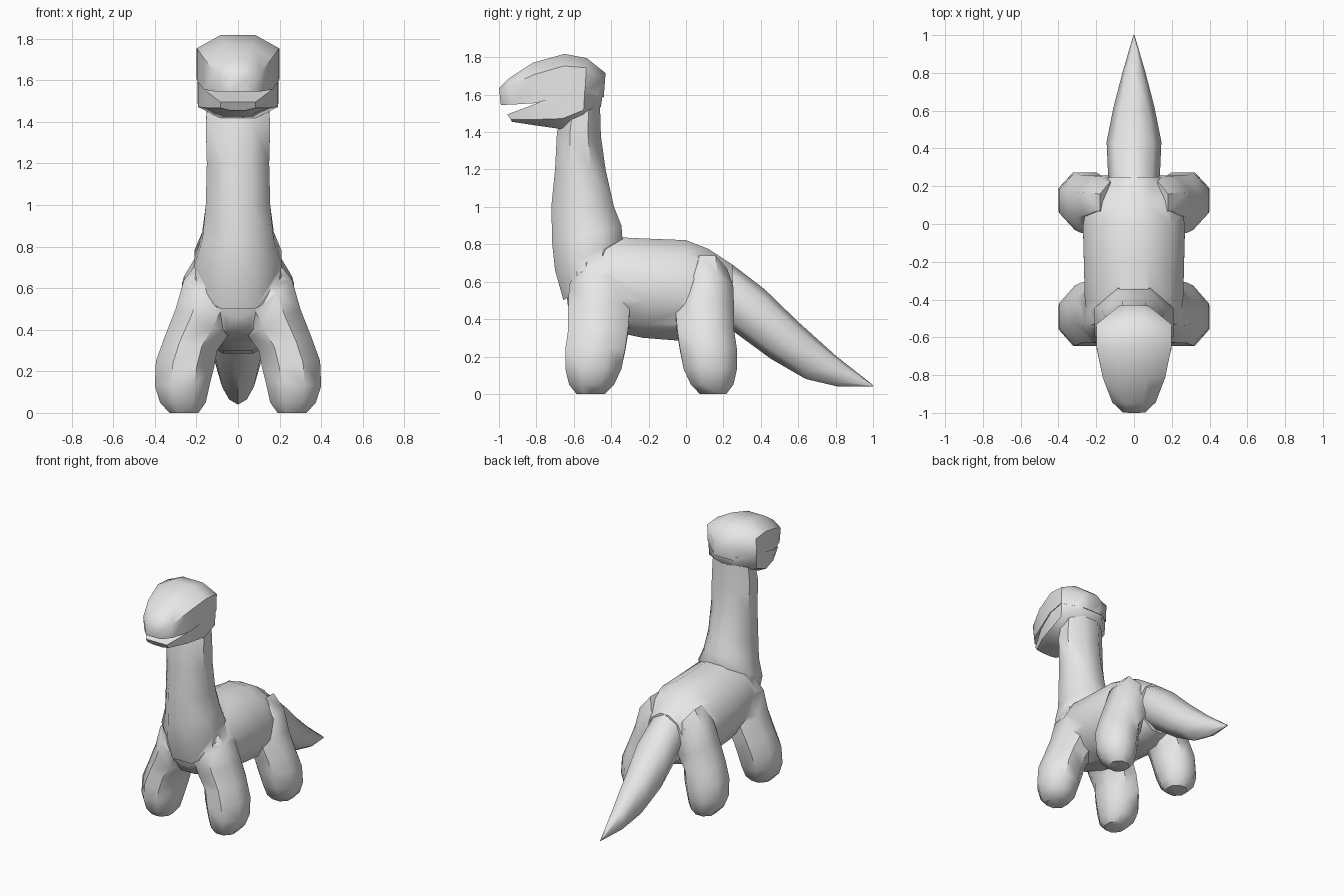
import bpy, bmesh, math
from mathutils import Vector

if "Cube" in bpy.data.objects:
    bpy.data.objects.remove(bpy.data.objects["Cube"])

grey = bpy.data.materials.new("light_grey")
grey.diffuse_color = (0.8, 0.8, 0.8, 1)
grey.use_nodes = True
grey.node_tree.nodes["Principled BSDF"].inputs["Base Color"].default_value = grey.diffuse_color


def loft(name, rings, sides=8, offset=True, flat=0):
    """Skin rings given as (end point, opposite end point, half-width vector).
    flat=-1 / +1 squares off the lower / upper half of each ring."""
    bm = bmesh.new()
    grow = 1 / math.cos(math.pi / sides) if offset else 1
    loops = []
    for p, q, w in rings:
        p, q, w = Vector(p), Vector(q), Vector(w)
        mid, half = (p + q) / 2, (p - q) / 2
        loop = []
        for i in range(sides):
            a = 2 * math.pi * (i + (0.5 if offset else 0)) / sides
            u, v = math.cos(a) * grow, math.sin(a) * grow
            if flat * v > 0:
                v = flat
                # keep the squared-off verts distinct along the flat edge
            loop.append(bm.verts.new(mid + w * u + half * v))
        loops.append(loop)
    for a, b in zip(loops, loops[1:]):
        for i in range(sides):
            j = (i + 1) % sides
            bm.faces.new((a[i], a[j], b[j], b[i]))
    bm.faces.new(loops[0])
    bm.faces.new(loops[-1])
    bmesh.ops.recalc_face_normals(bm, faces=bm.faces)
    me = bpy.data.meshes.new(name)
    bm.to_mesh(me)
    bm.free()
    me.materials.append(grey)
    ob = bpy.data.objects.new(name, me)
    bpy.context.collection.objects.link(ob)
    return ob


def spine(name, rows, **kw):
    """Loft along the centre plane from rows of (y1, z1, y2, z2, half width)."""
    return loft(name, [((0, a, b), (0, c, d), (w, 0, 0)) for a, b, c, d, w in rows], **kw)


def select(ob):
    bpy.ops.object.select_all(action='DESELECT')
    ob.select_set(True)
    bpy.context.view_layer.objects.active = ob


def union(base, parts):
    select(base)
    for part in parts:
        m = base.modifiers.new("join", 'BOOLEAN')
        m.operation, m.solver, m.object = 'UNION', 'EXACT', part
        bpy.ops.object.modifier_apply(modifier=m.name)
        bpy.data.objects.remove(part)


# torso: top line, belly line, half width
body = spine("body", [
    (-.66, .70, -.63, .46, .10), (-.58, .83, -.58, .39, .20),
    (-.42, .84, -.42, .34, .26), (-.20, .83, -.23, .30, .265),
    (.00, .822, -.04, .285, .27), (.12, .775, .12, .29, .25),
    (.25, .69, .24, .33, .145)], sides=12)

# neck: front line, back line, half width
neck = spine("neck", [
    (-.655, .50, -.36, .70, .19), (-.70, .66, -.34, .83, .21),
    (-.715, .80, -.345, .90, .172), (-.72, 1.0, -.385, 1.0, .155),
    (-.70, 1.2, -.43, 1.2, .15), (-.69, 1.4, -.455, 1.38, .155),
    (-.67, 1.47, -.46, 1.55, .145)])

# tail with a ridge along each side
tail = spine("tail", [
    (.14, .74, .14, .40, .12), (.25, .69, .26, .33, .137),
    (.42, .56, .45, .19, .145), (.60, .385, .64, .08, .108),
    (.80, .205, .81, .04, .06), (1.0, .047, 1.0, .04, .003)], offset=False)

# legs: outer x, outer z, inner x, inner z, centre y, half depth
leg_rows = [
    (.33, 0, .19, 0, -.51, .075), (.375, .05, .155, .05, -.505, .12),
    (.40, .13, .135, .14, -.495, .15), (.395, .25, .115, .22, -.485, .16),
    (.355, .36, .10, .30, -.47, .16), (.30, .50, .05, .37, -.465, .165),
    (.26, .64, .01, .43, -.475, .15), (.18, .74, .01, .50, -.48, .11)]
legs = []
for side in (-1, 1):
    for end in ("front", "rear"):
        rings = []
        for xo, zo, xi, zi, y, d in leg_rows:
            if end == "rear":
                y, d = -.365 - y, d * .95
            rings.append(((side * xo, y, zo), (side * xi, y, zi), (0, d, 0)))
        legs.append(loft(end + "_leg", rings))

union(body, [neck, tail] + legs)

# upper head with a flat mouth roof
head = spine("head", [
    (-1.0, 1.635, -.99, 1.545, .06), (-.95, 1.685, -.93, 1.547, .115),
    (-.82, 1.77, -.80, 1.555, .165), (-.65, 1.818, -.66, 1.598, .198),
    (-.53, 1.795, -.54, 1.62, .20), (-.43, 1.715, -.44, 1.585, .08)], flat=-1)

# lower jaw with a flat top
jaw = spine("jaw", [
    (-.955, 1.495, -.93, 1.455, .085), (-.82, 1.545, -.80, 1.435, .15),
    (-.66, 1.61, -.66, 1.415, .193), (-.54, 1.645, -.55, 1.465, .195),
    (-.445, 1.605, -.455, 1.535, .09)], flat=1)
union(head, [jaw])

for ob in (body, head):
    select(ob)
    bpy.ops.object.shade_smooth_by_angle(angle=math.radians(48))
